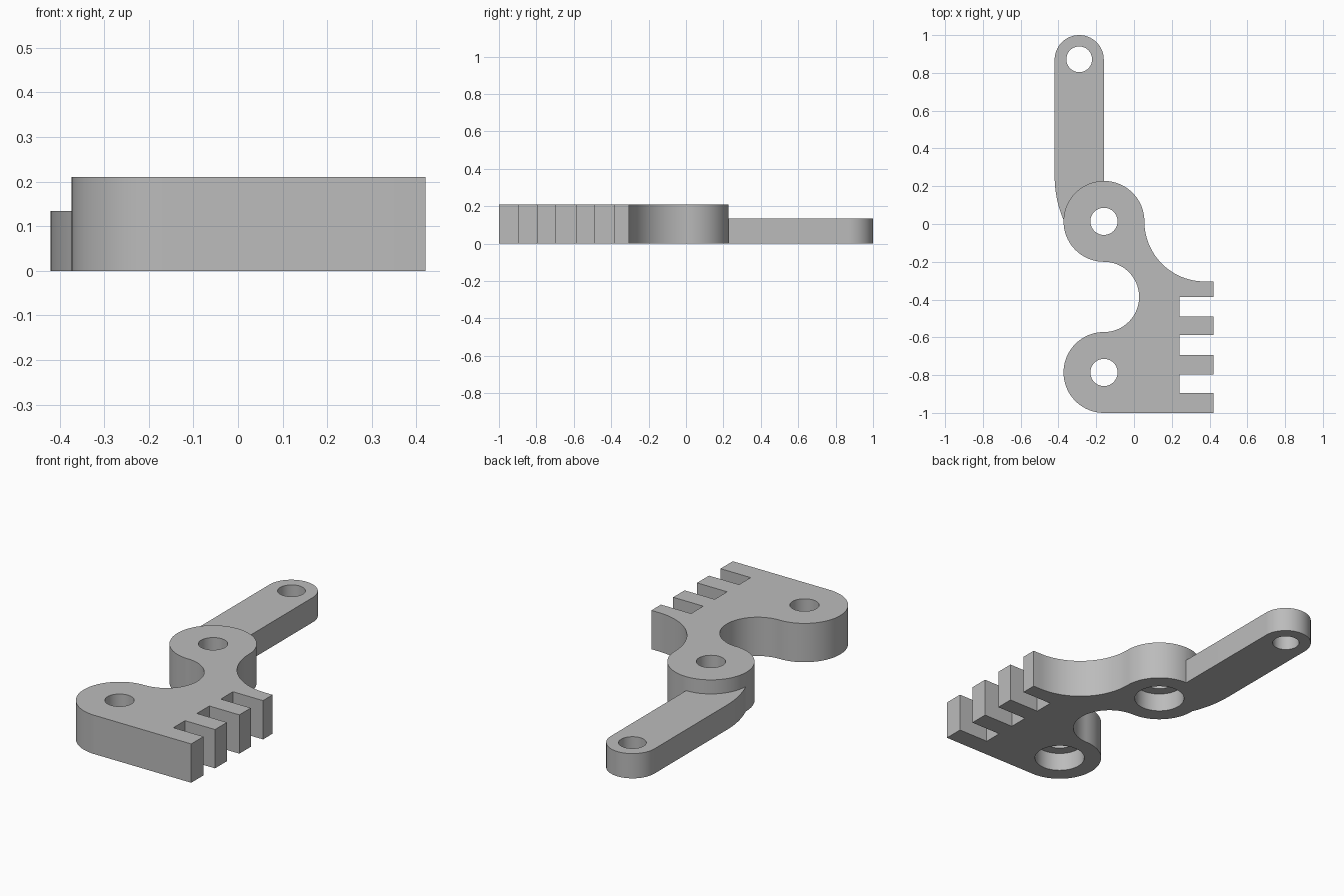
import bpy, bmesh
from math import cos, sin, radians

if "Cube" in bpy.data.objects:
    bpy.data.objects.remove(bpy.data.objects["Cube"], do_unlink=True)

# Plain grey finish
grey = bpy.data.materials.new("plain_grey")
grey.use_nodes = True
colour = (0.5, 0.5, 0.5, 1)
grey.diffuse_color = colour
grey.node_tree.nodes["Principled BSDF"].inputs["Base Color"].default_value = colour


def arc(cx, cy, r, start, end, steps=32):
    angles = [radians(start + (end - start) * i / steps) for i in range(steps + 1)]
    return [(cx + r * cos(a), cy + r * sin(a)) for a in angles]


def extrude(name, outline, z0, z1):
    bm = bmesh.new()
    face = bm.faces.new([bm.verts.new((x, y, z0)) for x, y in outline])
    top = bmesh.ops.extrude_face_region(bm, geom=[face])["geom"]
    verts = [v for v in top if isinstance(v, bmesh.types.BMVert)]
    bmesh.ops.translate(bm, verts=verts, vec=(0, 0, z1 - z0))
    bmesh.ops.recalc_face_normals(bm, faces=bm.faces)
    mesh = bpy.data.meshes.new(name)
    bm.to_mesh(mesh)
    bm.free()
    mesh.materials.append(grey)
    obj = bpy.data.objects.new(name, mesh)
    bpy.context.collection.objects.link(obj)
    return obj


def combine(target, tool, operation):
    mod = target.modifiers.new(operation.lower(), "BOOLEAN")
    mod.operation, mod.solver, mod.object = operation, "EXACT", tool
    bpy.context.view_layer.objects.active = target
    bpy.ops.object.modifier_apply(modifier=mod.name)
    bpy.data.objects.remove(tool, do_unlink=True)


def drill(target, x, y, r, z0, z1):
    combine(target, extrude("cutter", arc(x, y, r, 0, 354.375, 63), z0, z1), "DIFFERENCE")


HEIGHT, ARM_HEIGHT, BORE_DEPTH = 0.21, 0.134, 0.1
PIVOT_X, PIVOT_R = -0.159, 0.214
UPPER_Y, LOWER_Y = 0.014, -0.786
RIGHT, SLOT = 0.42, 0.24

# Plate outline: two round lugs, concave waist, swept shoulder and square teeth
mid_y = (UPPER_Y + LOWER_Y) / 2
waist_r = (UPPER_Y - LOWER_Y) / 2 - PIVOT_R
sweep_r = 0.318
outline = arc(PIVOT_X, UPPER_Y, PIVOT_R, 0, 270, 72)
outline += arc(PIVOT_X, mid_y, waist_r, 90, -90, 48)[1:-1]
outline += arc(PIVOT_X, LOWER_Y, PIVOT_R, 90, 270, 48)
outline.append((RIGHT, -1))
for low, high in ((-0.895, -0.796), (-0.694, -0.588), (-0.49, -0.386)):
    outline += [(RIGHT, low), (SLOT, low), (SLOT, high), (RIGHT, high)]
outline.append((RIGHT, UPPER_Y - sweep_r))
outline += arc(PIVOT_X + PIVOT_R + sweep_r, UPPER_Y, sweep_r, 270, 180)[:-1]
bracket = extrude("toothed_bracket", outline, 0, HEIGHT)

# Thinner arm with a rounded end, its root buried in the upper lug
arm = arc(-0.29, 0.87, 0.13, 0, 180, 40)
arm += arc(0.157, 0.25, 0.577, 180, 204, 16)
arm += [(-0.25, UPPER_Y), (-0.16, 0.12)]
combine(bracket, extrude("arm", arm, 0, ARM_HEIGHT), "UNION")

# Through holes, with wider bores under both lugs
drill(bracket, -0.29, 0.872, 0.068, -0.1, 0.3)
for y in (UPPER_Y, LOWER_Y):
    drill(bracket, PIVOT_X, y, 0.072, -0.1, 0.3)
    drill(bracket, PIVOT_X, y, 0.127, -0.1, BORE_DEPTH)

bpy.ops.object.select_all(action="DESELECT")
bracket.select_set(True)
bpy.context.view_layer.objects.active = bracket
bpy.ops.object.shade_smooth_by_angle(angle=radians(30))
